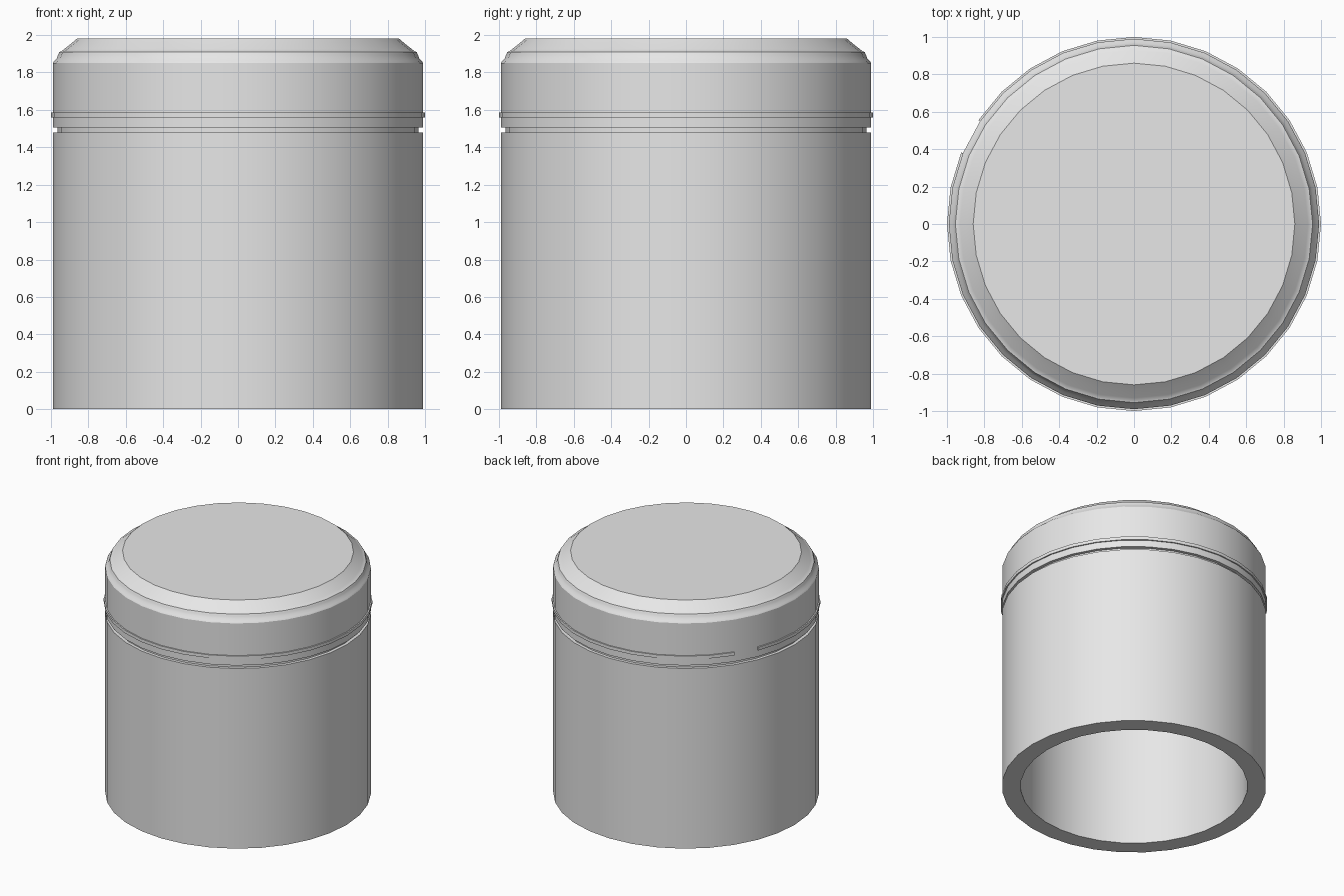
import bpy, bmesh, math

if "Cube" in bpy.data.objects:
    bpy.data.objects.remove(bpy.data.objects["Cube"])

SIDES = 32

grey = bpy.data.materials.new("light_grey")
grey.diffuse_color = (0.8, 0.8, 0.8, 1)
grey.use_nodes = True
grey.node_tree.nodes["Principled BSDF"].inputs["Base Color"].default_value = grey.diffuse_color


def lathe(name, profile, closed, skip=()):
    """Turn an (r, z) profile round z, leaving out the skipped segments."""
    bm = bmesh.new()
    cols = []
    for i in range(SIDES):
        a = 2 * math.pi * i / SIDES
        cols.append([bm.verts.new((r * math.cos(a), r * math.sin(a), z)) for r, z in profile])
    n = len(profile)
    for i in range(SIDES):
        if i in skip:
            continue
        p, q = cols[i], cols[(i + 1) % SIDES]
        for j in range(n if closed else n - 1):
            k = (j + 1) % n
            bm.faces.new((p[j], q[j], q[k], p[k]))
    for i in skip:  # end caps of the gap
        bm.faces.new(cols[i])
        bm.faces.new(cols[(i + 1) % SIDES])
    if not closed:  # flat discs
        bm.faces.new([c[0] for c in cols])
        bm.faces.new([c[-1] for c in cols])
    bmesh.ops.recalc_face_normals(bm, faces=bm.faces)
    me = bpy.data.meshes.new(name)
    bm.to_mesh(me)
    bm.free()
    me.materials.append(grey)
    ob = bpy.data.objects.new(name, me)
    bpy.context.collection.objects.link(ob)
    bpy.ops.object.select_all(action='DESELECT')
    ob.select_set(True)
    bpy.context.view_layer.objects.active = ob
    bpy.ops.object.shade_smooth_by_angle(angle=math.radians(30))
    return ob


# Hollow body, open underneath, with a narrower neck under the lid
lathe("body", [(0.85, 0), (0.99, 0), (0.99, 1.48), (0.965, 1.48),
               (0.965, 1.51), (0.85, 1.51)], True)

# Lid with rounded shoulder, small step and sloping top edge
lathe("lid", [(0.99, 1.505), (0.99, 1.85), (0.983, 1.862), (0.968, 1.877),
              (0.962, 1.895), (0.955, 1.91), (0.945, 1.913), (0.93, 1.925),
              (0.895, 1.952), (0.86, 1.982)], False)

# Thin raised band round the lid, with a one-segment gap
lathe("lid_band", [(0.98, 1.56), (1.0, 1.56), (1.0, 1.586), (0.98, 1.586)], True, (13,))
